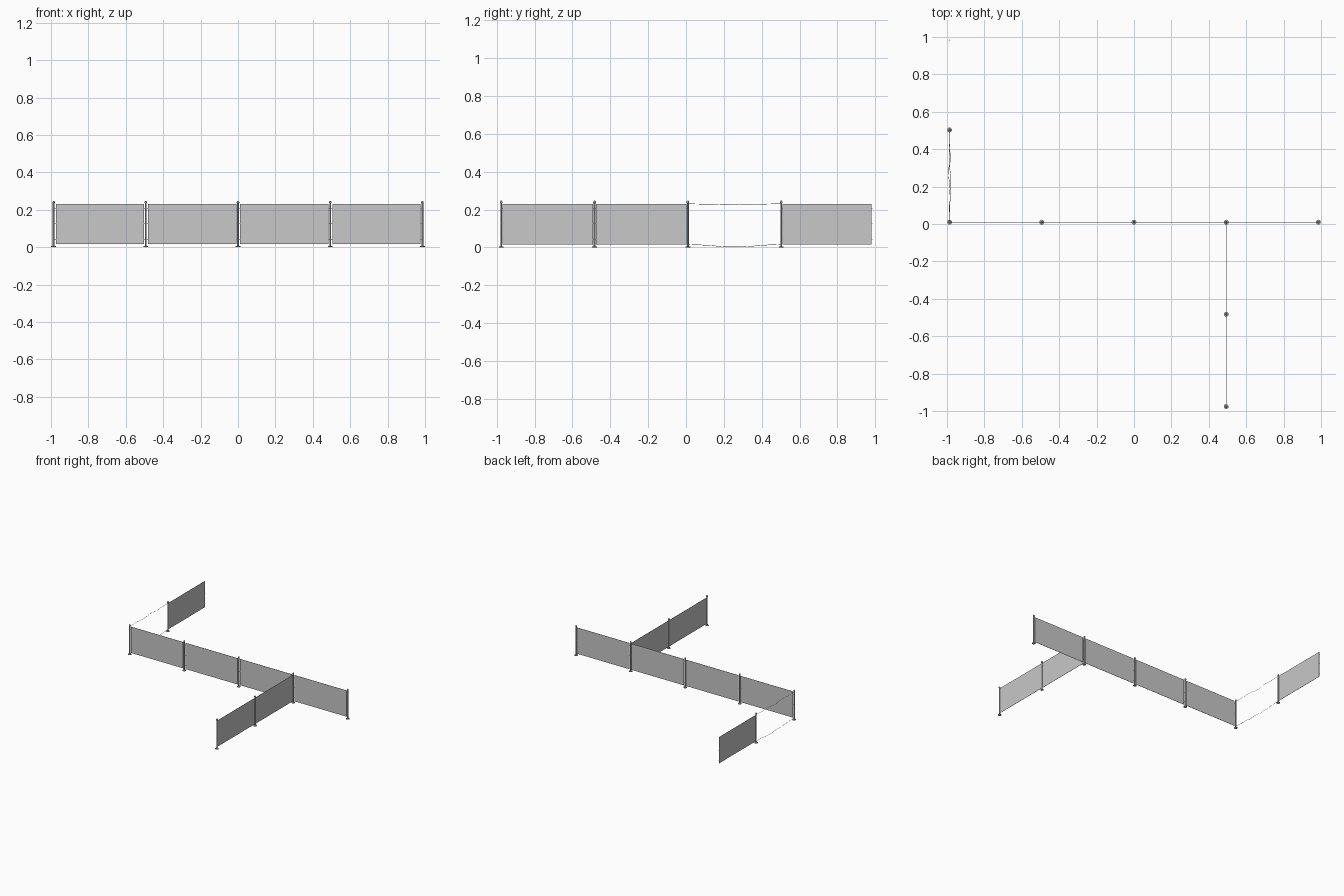
import bpy, math, random
from mathutils import Vector

random.seed(4)
if "Cube" in bpy.data.objects:
    bpy.data.objects.remove(bpy.data.objects["Cube"], do_unlink=True)


def material(name, level):
    m = bpy.data.materials.new(name)
    m.use_nodes = True
    colour = (level, level, level, 1)
    m.diffuse_color = colour
    m.node_tree.nodes["Principled BSDF"].inputs["Base Color"].default_value = colour
    return m


MESH = material("mesh grey", 0.58)
STEEL = material("steel grey", 0.5)
STEP = 0.493
X0, Y0 = 0, 0.01
LOW, HIGH = 0.016, 0.23


def add_mesh(name, verts, faces, mat):
    me = bpy.data.meshes.new(name)
    me.from_pydata(verts, [], faces)
    me.materials.append(mat)
    ob = bpy.data.objects.new(name, me)
    bpy.context.collection.objects.link(ob)
    return ob


def lathe(name, profile, sides, mat):
    # closed turned shape from (radius, height) pairs
    verts, faces = [], []
    for r, z in profile:
        for i in range(sides):
            a = math.tau * i / sides
            verts.append((r * math.cos(a), r * math.sin(a), z))
    for k in range(len(profile) - 1):
        for i in range(sides):
            j = (i + 1) % sides
            faces.append((k * sides + i, k * sides + j, (k + 1) * sides + j, (k + 1) * sides + i))
    faces.append(tuple(reversed(range(sides))))
    faces.append(tuple(range((len(profile) - 1) * sides, len(profile) * sides)))
    return add_mesh(name, verts, faces, mat)


def wire(name, points, radius):
    cu = bpy.data.curves.new(name, "CURVE")
    cu.dimensions = "3D"
    cu.bevel_depth = radius
    cu.bevel_resolution = 0
    cu.use_fill_caps = True
    sp = cu.splines.new("POLY")
    sp.points.add(len(points) - 1)
    for p, co in zip(sp.points, points):
        p.co = (*co, 1)
    cu.materials.append(STEEL)
    ob = bpy.data.objects.new(name, cu)
    bpy.context.collection.objects.link(ob)


# Post: foot flange, slim pipe and a small cap
profile = [(0.013, 0), (0.013, 0.005), (0.005, 0.006), (0.005, 0.235),
           (0.007, 0.236), (0.007, 0.241), (0.003, 0.247)]

posts = [(X0 + i * STEP, Y0) for i in range(-2, 3)]
posts += [(X0 + STEP, Y0 - STEP), (X0 + STEP, Y0 - 2 * STEP), (X0 - 2 * STEP, Y0 + STEP)]
first = lathe("post", profile, 12, STEEL)
bpy.context.view_layer.objects.active = first
first.select_set(True)
bpy.ops.object.shade_smooth_by_angle()
first.location = (*posts[0], 0)
for p in posts[1:]:
    ob = first.copy()
    ob.location = (*p, 0)
    bpy.context.collection.objects.link(ob)


# Mesh panel: a thin sheet with a gap at each post, and clips to the posts
def panel(start, direction, start_gap, end_gap, reach):
    s, d = Vector((*start, 0)), Vector(direction)
    n = Vector((-d.y, d.x, 0)) * 0.0008
    a, b = s + d * start_gap, s + d * (STEP - end_gap)
    lo, hi = Vector((0, 0, LOW)), Vector((0, 0, HIGH))
    ring = [a + lo, b + lo, b + hi, a + hi]
    verts = [v - n for v in ring] + [v + n for v in ring]
    sides = [(i, i + 4, (i + 1) % 4 + 4, (i + 1) % 4) for i in range(4)]
    add_mesh("mesh_panel", verts, [(0, 1, 2, 3), (7, 6, 5, 4)] + sides, MESH)
    for z in (0.043, 0.125, 0.208):
        up = Vector((0, 0, z))
        wire("panel_clip", [s + up, a + d * 0.002 + up], 0.0015)
        wire("panel_clip", [b - d * 0.002 + up, b + d * reach + up], 0.0015)


for p in posts[:4]:
    panel(p, (1, 0, 0), 0.012, 0.009, 0.009)
for p in posts[5:7]:
    panel(p, (0, 1, 0), 0.008, 0.007, 0.007)
panel(posts[7], (0, 1, 0), 0.008, 0.015, 0.005)


# Torn-out bay: only ragged top and bottom wires are left
def ragged(name, level, sag):
    pts = []
    for i in range(13):
        t = i / 12
        bulge = math.sin(math.pi * t) ** 2
        pts.append((posts[0][0] + random.uniform(-0.009, 0.009) * bulge,
                    Y0 + 0.005 + t * (STEP - 0.01),
                    level - sag * bulge + random.uniform(-0.002, 0.002) * bulge))
    wire(name, pts, 0.0012)


ragged("torn_top_wire", HIGH, 0.003)
ragged("torn_bottom_wire", LOW, 0.013)
